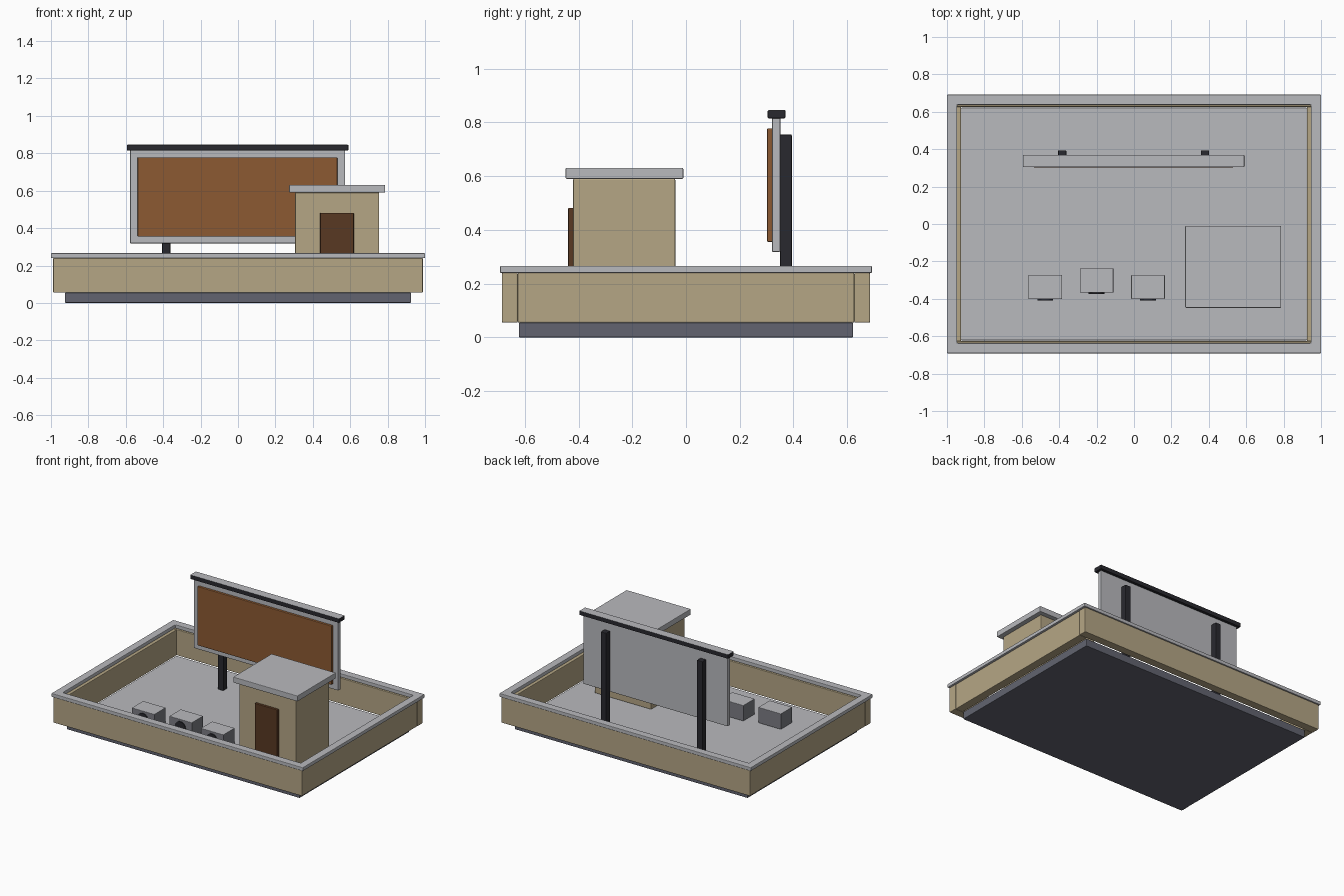
import bpy, bmesh
from math import radians

cube = bpy.data.objects.get("Cube")
if cube:
    bpy.data.objects.remove(cube, do_unlink=True)


def material(name, rgb):
    m = bpy.data.materials.new(name)
    m.use_nodes = True
    m.diffuse_color = (*rgb, 1)
    m.node_tree.nodes["Principled BSDF"].inputs["Base Color"].default_value = (*rgb, 1)
    return m


LIGHT = material("light grey concrete", (0.485, 0.49, 0.515))
SLATE = material("slate grey", (0.122, 0.127, 0.162))
METAL = material("mid grey metal", (0.2, 0.205, 0.23))
BEIGE = material("beige plaster", (0.462, 0.381, 0.235))
DARK = material("dark steel", (0.022, 0.022, 0.028))
RUST = material("rust brown", (0.262, 0.102, 0.032))
BROWN = material("door brown", (0.098, 0.04, 0.016))


def finish(name, bm, mats, bevel):
    me = bpy.data.meshes.new(name)
    bm.to_mesh(me)
    bm.free()
    ob = bpy.data.objects.new(name, me)
    bpy.context.collection.objects.link(ob)
    for m in mats:
        me.materials.append(m)
    if bevel:
        mod = ob.modifiers.new("Soft edges", "BEVEL")
        mod.width = bevel
        mod.segments = 2
        mod.limit_method = "ANGLE"
        mod.angle_limit = radians(40)
    return ob


def box(name, x, y, z, mat, top=None, bevel=0.004):
    """Box from (min, max) ranges, with an optional colour on its upper face."""
    bm = bmesh.new()
    bmesh.ops.create_cube(bm, size=1)
    for v in bm.verts:
        v.co = [r[0] + (c + 0.5) * (r[1] - r[0]) for c, r in zip(v.co, (x, y, z))]
    bm.normal_update()
    if top:
        for f in bm.faces:
            f.material_index = int(f.normal.z > 0.5)
    return finish(name, bm, [mat, top] if top else [mat], bevel)


def disc(name, x, y, z, radius, mat):
    bm = bmesh.new()
    bmesh.ops.create_cone(bm, cap_ends=True, segments=24, radius1=radius,
                          radius2=radius, depth=0.009)
    ob = finish(name, bm, [mat], 0)
    ob.location = (x, y, z)
    ob.rotation_euler.x = radians(90)
    return ob


FLOOR = 0.055

# Roof deck
box("roof_slab", (-0.925, 0.925), (-0.622, 0.622), (0, FLOOR), SLATE, LIGHT)

# Parapet walls
for side, s in (("front", -1), ("back", 1)):
    box(side + "_parapet", (-0.988, 0.988), sorted((s * 0.626, s * 0.685)),
        (FLOOR, 0.24), BEIGE)
for side, s in (("right", -1), ("left", 1)):
    box(side + "_parapet", sorted((s * 0.925, s * 0.986)), (-0.626, 0.626),
        (FLOOR, 0.24), BEIGE)

# Coping ring on the parapet
bm = bmesh.new()
bmesh.ops.create_grid(bm, x_segments=1, y_segments=1, size=1)
for v in bm.verts:
    v.co.y *= 0.692
    v.co.z = 0.24
inner = bm.faces[:]
bmesh.ops.inset_region(bm, faces=inner, thickness=0.077, use_boundary=True)
bmesh.ops.delete(bm, geom=inner, context="FACES")
ring = bmesh.ops.extrude_face_region(bm, geom=bm.faces[:], use_keep_orig=True)
for v in ring["geom"]:
    if isinstance(v, bmesh.types.BMVert):
        v.co.z = 0.266
bmesh.ops.recalc_face_normals(bm, faces=bm.faces)
finish("parapet_coping", bm, [LIGHT], 0.004)

# Stair hut
box("hut_walls", (0.305, 0.755), (-0.42, -0.04), (FLOOR, 0.59), BEIGE)
box("hut_roof", (0.274, 0.786), (-0.448, -0.01), (0.59, 0.631), LIGHT)
box("hut_door", (0.439, 0.619), (-0.439, -0.418), (FLOOR, 0.482), BROWN)

# Billboard
box("billboard_panel", (-0.577, 0.573), (0.32, 0.351), (0.318, 0.818), LIGHT)
box("billboard_face", (-0.537, 0.531), (0.302, 0.322), (0.355, 0.778), RUST)
box("billboard_cap", (-0.594, 0.59), (0.304, 0.37), (0.815, 0.846), DARK, LIGHT)
for side, x in (("right", -0.384), ("left", 0.38)):
    box(side + "_billboard_post", (x - 0.022, x + 0.022), (0.35, 0.394),
        (FLOOR, 0.755), DARK)

# Air units with round fans on their fronts
for i, (x, y) in enumerate(((-0.474, -0.337), (-0.2, -0.302), (0.075, -0.337)), 1):
    box(f"air_unit_{i}", (x - 0.09, x + 0.09), (y - 0.065, y + 0.065),
        (FLOOR, 0.168), METAL, LIGHT)
    disc(f"air_unit_fan_{i}", x, y - 0.067, 0.112, 0.042, DARK)
